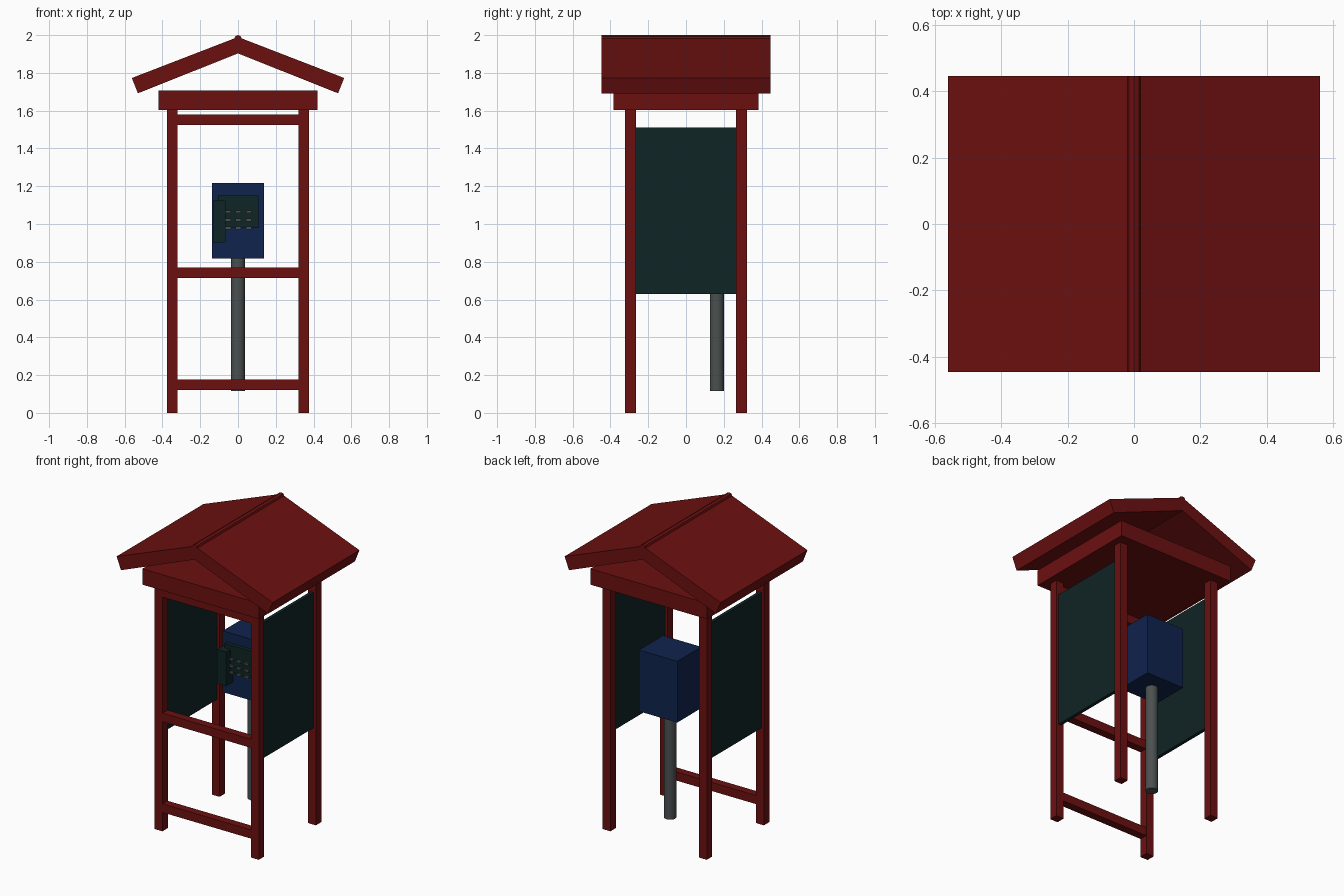
import bpy, bmesh, math

if "Cube" in bpy.data.objects:
    bpy.data.objects.remove(bpy.data.objects["Cube"])


def mat(name, rgb):
    m = bpy.data.materials.new(name)
    m.diffuse_color = (*rgb, 1)
    m.use_nodes = True
    m.node_tree.nodes["Principled BSDF"].inputs["Base Color"].default_value = m.diffuse_color
    return m


RED = mat("dark red wood", (0.15, 0.005, 0.005))
TEAL = mat("dark teal", (0.005, 0.018, 0.018))
BLUE = mat("navy blue", (0.005, 0.017, 0.075))
GREY = mat("steel grey", (0.07, 0.082, 0.08))


def finish(name, bm, material):
    bmesh.ops.recalc_face_normals(bm, faces=bm.faces)
    me = bpy.data.meshes.new(name)
    bm.to_mesh(me)
    bm.free()
    me.materials.append(material)
    ob = bpy.data.objects.new(name, me)
    bpy.context.collection.objects.link(ob)
    return ob


def box(name, x, y, z, material):
    """Box from (min, max) ranges."""
    bm = bmesh.new()
    bmesh.ops.create_cube(bm, size=1)
    for v in bm.verts:
        v.co = [r[0] + (c + 0.5) * (r[1] - r[0]) for c, r in zip(v.co, (x, y, z))]
    return finish(name, bm, material)


def cylinder(name, radius, depth, loc, material, sides=16, rot_x=0):
    bpy.ops.mesh.primitive_cylinder_add(vertices=sides, radius=radius, depth=depth,
                                        location=loc, rotation=(rot_x, 0, 0))
    ob = bpy.context.object
    ob.name = name
    ob.data.materials.append(material)
    bpy.ops.object.shade_smooth_by_angle(angle=math.radians(40))
    return ob


# four corner posts and the two side panels
for sx, side in ((-1, "left"), (1, "right")):
    for sy, end in ((-1, "front"), (1, "back")):
        cx, cy = 0.347 * sx, 0.294 * sy
        box(f"{end}_{side}_post", (cx - 0.028, cx + 0.028), (cy - 0.028, cy + 0.028),
            (0, 1.61), RED)
    cx = 0.347 * sx
    box(f"{side}_panel", (cx - 0.011, cx + 0.011), (-0.268, 0.268), (0.63, 1.512), TEAL)

# front cross rails
for name, z in (("lower", 0.15), ("middle", 0.741), ("upper", 1.552)):
    box(f"{name}_front_rail", (-0.325, 0.325), (-0.32, -0.268), (z - 0.028, z + 0.028), RED)

# ceiling slab
box("ceiling_slab", (-0.42, 0.42), (-0.385, 0.385), (1.604, 1.707), RED)

# gabled roof: chevron profile pushed along y
bm = bmesh.new()
for s in (-1, 1):
    prof = [(0, 1.99), (0.562 * s, 1.773), (0.53 * s, 1.692), (0, 1.903)]
    f = bm.faces.new([bm.verts.new((x, -0.447, z)) for x, z in prof])
    ext = bmesh.ops.extrude_face_region(bm, geom=[f], use_keep_orig=True)
    for v in ext["geom"]:
        if isinstance(v, bmesh.types.BMVert):
            v.co.y = 0.447
bmesh.ops.remove_doubles(bm, verts=bm.verts, dist=0.0001)
inner = [f for f in bm.faces if all(abs(v.co.x) < 1e-5 for v in f.verts)]
bmesh.ops.delete(bm, geom=inner, context='FACES_ONLY')
finish("gable_roof", bm, RED)
cylinder("roof_ridge", 0.021, 0.894, (0, 0, 1.979), RED, 8, math.pi / 2)

# pedestal pole and telephone body
cylinder("pedestal_pole", 0.037, 0.71, (0, 0.163, 0.472), GREY)
box("phone_body", (-0.138, 0.138), (0.04, 0.287), (0.817, 1.216), BLUE)

# keypad plate, keys and handset
box("keypad_plate", (-0.106, 0.109), (0.015, 0.05), (0.978, 1.152), TEAL)
for row, z in enumerate((0.979, 1.021, 1.065)):
    for col in range(3):
        x = -0.053 + 0.055 * col
        box(f"key_{row}_{col}", (x - 0.015, x + 0.015), (0.003, 0.02),
            (z - 0.007, z + 0.007), GREY)
box("handset", (-0.131, -0.065), (-0.03, 0.045), (0.902, 1.124), TEAL)
